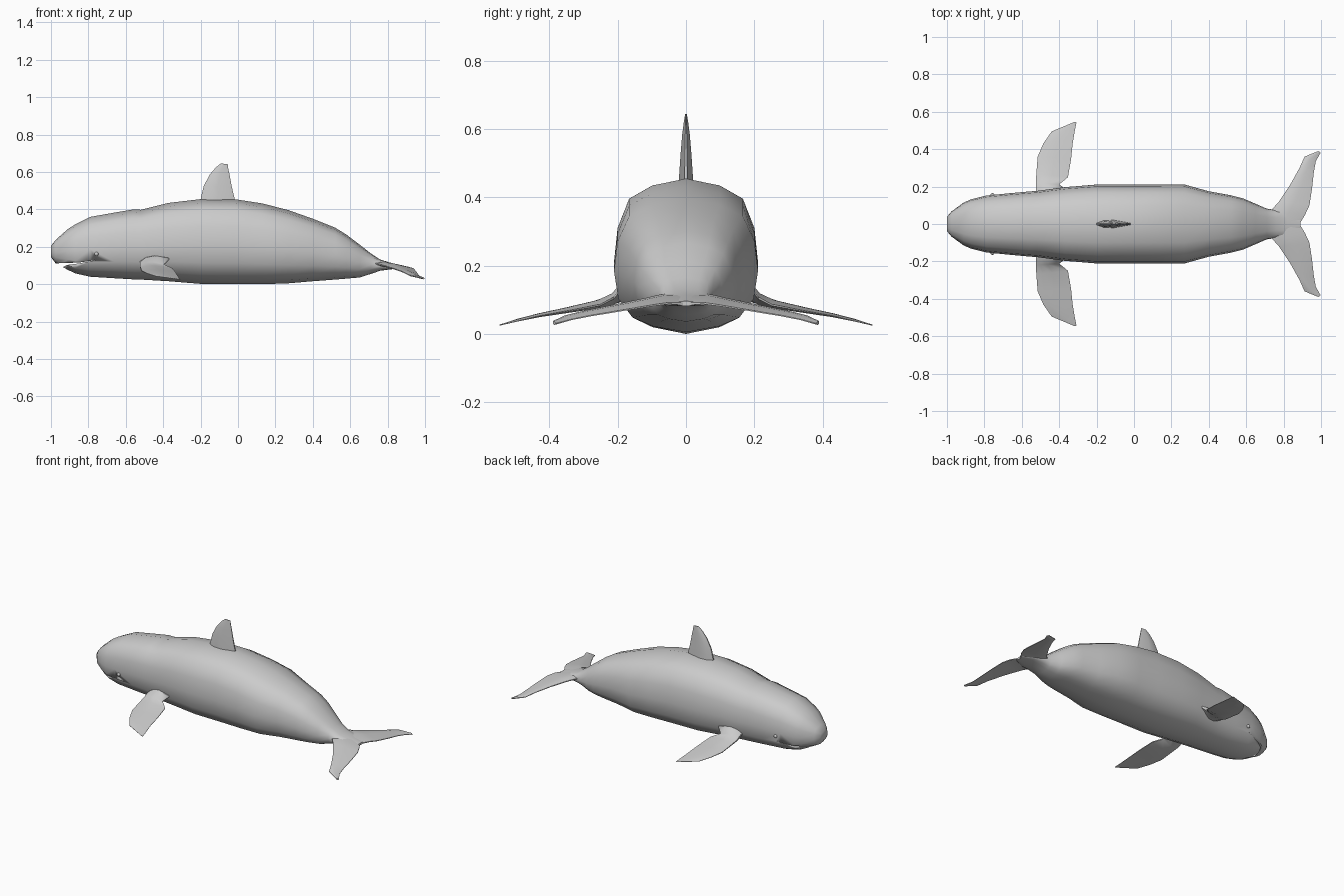
import bpy, bmesh
from mathutils import Vector


def finish(name, bm, angle=0.8):
    bmesh.ops.recalc_face_normals(bm, faces=bm.faces)
    me = bpy.data.meshes.new(name)
    bm.to_mesh(me)
    bm.free()
    ob = bpy.data.objects.new(name, me)
    bpy.context.collection.objects.link(ob)
    bpy.ops.object.select_all(action='DESELECT')
    ob.select_set(True)
    bpy.context.view_layer.objects.active = ob
    bpy.ops.object.shade_smooth_by_angle(angle=angle)
    return ob


def loft(name, rings, angle=0.8):
    bm = bmesh.new()
    rows = [[bm.verts.new(p) for p in r] for r in rings]
    n = len(rows[0])
    for a, b in zip(rows, rows[1:]):
        for i in range(n):
            j = (i + 1) % n
            bm.faces.new((a[i], a[j], b[j], b[i]))
    bm.faces.new(rows[0])
    bm.faces.new(rows[-1])
    return finish(name, bm, angle)


def foil(name, stations, thick_axis):
    """Loft a fin from (lead point, trail point, thickness) stations."""
    up = Vector(thick_axis)
    rings = []
    for lead, trail, t in stations:
        a, b, h = Vector(lead), Vector(trail), up * (t / 2)
        rings.append([a + h * .25, a.lerp(b, .2) + h * .85, a.lerp(b, .5) + h, b + h * .2,
                      b - h * .2, a.lerp(b, .5) - h, a.lerp(b, .2) - h * .85, a - h * .25])
    return loft(name, rings)


# Body: x, bottom z, top z, half width
stations = [
    (-1.0, .145, .205, .038), (-.975, .112, .237, .068), (-.91, .077, .295, .115),
    (-.87, .058, .32, .132), (-.79, .04, .36, .152), (-.66, .032, .383, .165),
    (-.56, .026, .40, .174), (-.52, .025, .398, .177), (-.37, .016, .435, .197),
    (-.2, .002, .455, .211), (-.02, 0, .455, .211), (.13, 0, .432, .211),
    (.27, .005, .396, .211), (.40, .016, .35, .175), (.52, .025, .302, .153),
    (.58, .03, .265, .138), (.65, .036, .212, .108), (.71, .055, .165, .082),
    (.76, .072, .132, .075), (.82, .08, .114, .07), (.89, .082, .096, .03)]
half = [(0, 1), (.47, .955), (.79, .87), (.95, .68), (1, .46),
        (.94, .25), (.74, .11), (.46, .045), (0, 0)]
section = half + [(-y, t) for y, t in half[-2:0:-1]]
body = loft("body", [[(x, w * y, lo + (hi - lo) * t) for y, t in section]
                     for x, lo, hi, w in stations])

# Mouth slit
slit = [(-.755, .13), (-.85, .116), (-.96, .112), (-1.1, .11),
        (-1.1, .06), (-.935, .092), (-.915, .103), (-.85, .111)]
cutter = loft("mouth_cutter", [[(x, y, z) for x, z in slit] for y in (-.3, .3)])
cutter.hide_render = True
cutter.hide_viewport = True
cutter.display_type = 'WIRE'
mouth = body.modifiers.new("mouth", 'BOOLEAN')
mouth.operation = 'DIFFERENCE'
mouth.object = cutter

# Dorsal fin
foil("dorsal_fin", [
    ((-.203, 0, .43), (-.017, 0, .43), .044), ((-.198, 0, .465), (-.02, 0, .465), .04),
    ((-.183, 0, .525), (-.034, 0, .525), .032), ((-.152, 0, .585), (-.045, 0, .585), .022),
    ((-.12, 0, .623), (-.052, 0, .618), .013), ((-.093, 0, .645), (-.055, 0, .643), .005)],
    (0, 1, 0))

# Paired parts: y, lead x, lead z, trail y, trail x, trail z, thickness
flipper = [
    (.15, -.52, .12, .15, -.36, .135, .06), (.19, -.525, .112, .19, -.37, .135, .055),
    (.22, -.525, .098, .212, -.40, .105, .035), (.27, -.522, .088, .25, -.353, .085, .024),
    (.36, -.515, .07, .35, -.336, .066, .016), (.43, -.485, .057, .43, -.328, .052, .011),
    (.495, -.44, .042, .49, -.318, .038, .007), (.547, -.315, .026, .542, -.308, .026, .003)]
fluke = [
    (0, .72, .11, 0, .885, .088, .034), (.075, .735, .11, .05, .915, .09, .026),
    (.12, .775, .1, .10, .938, .083, .022), (.21, .835, .082, .19, .952, .068, .018),
    (.30, .885, .064, .28, .962, .053, .016), (.36, .912, .05, .335, .972, .042, .014),
    (.39, .985, .034, .382, .998, .03, .012)]
for side, s in (("left", 1), ("right", -1)):
    for part, data in (("flipper", flipper), ("tail_fluke", fluke)):
        foil(side + "_" + part, [((lx, s * ly, lz), (tx, s * ty, tz), t)
                                 for ly, lx, lz, ty, tx, tz, t in data], (0, 0, 1))
    # Eye
    bm = bmesh.new()
    bmesh.ops.create_uvsphere(bm, u_segments=12, v_segments=8, radius=.011)
    bmesh.ops.translate(bm, verts=bm.verts, vec=(-.757, s * .154, .162))
    finish(side + "_eye", bm)
